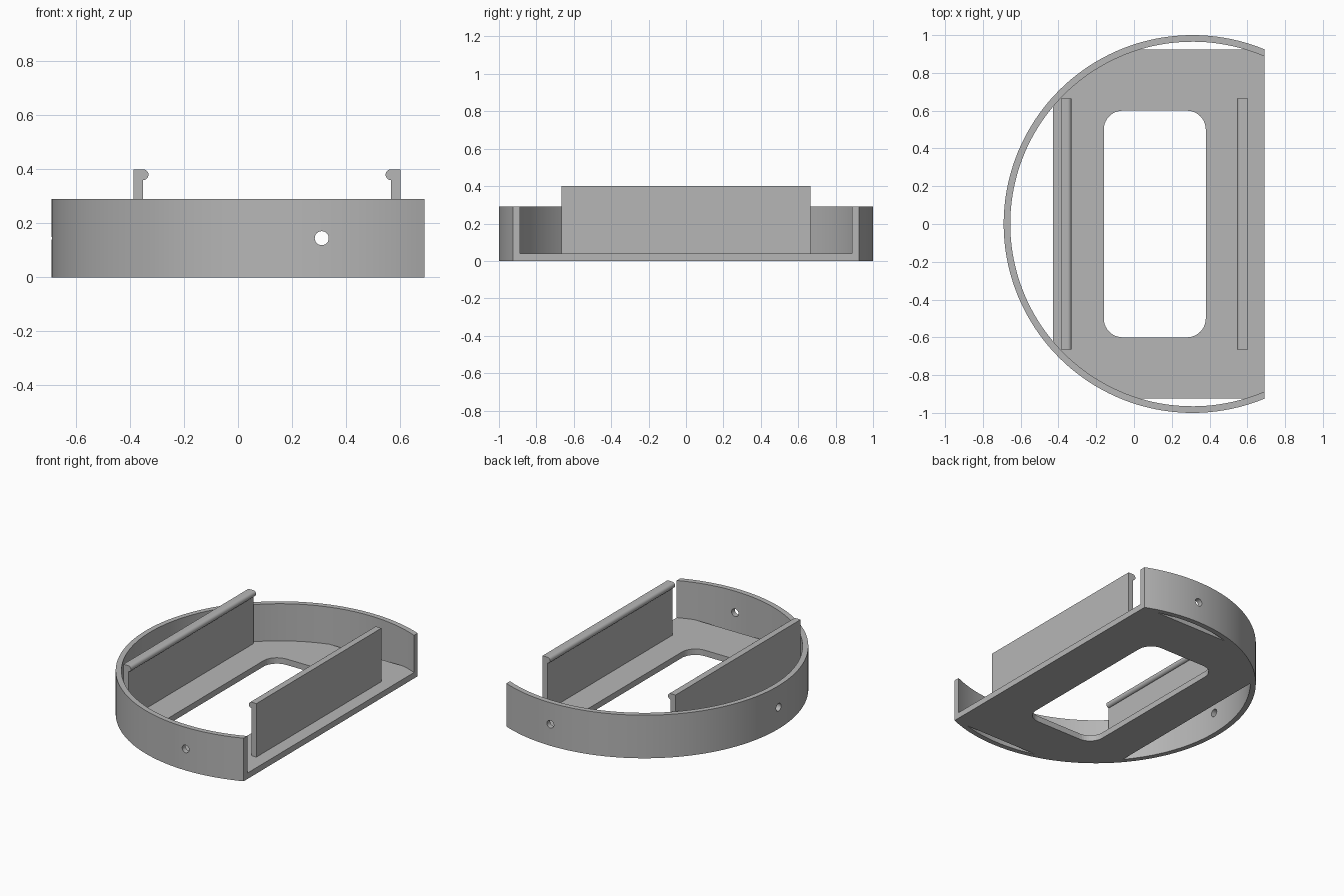
import bpy
import bmesh
import math
from mathutils import Matrix, Vector

if "Cube" in bpy.data.objects:
    bpy.data.objects.remove(bpy.data.objects["Cube"], do_unlink=True)

CX = 0.31            # centre of the round rim
CUT_X = 0.69         # flat open side
RIM_H, FLOOR_H = 0.29, 0.04

grey = bpy.data.materials.new("plain grey")
grey.use_nodes = True
GREY = (0.47, 0.47, 0.47, 1)
grey.diffuse_color = GREY
grey.node_tree.nodes["Principled BSDF"].inputs["Base Color"].default_value = GREY


def prism(name, points, depth, matrix=None):
    """Extrude a flat outline along its local z."""
    bm = bmesh.new()
    face = bm.faces.new([bm.verts.new((x, y, 0)) for x, y in points])
    top = bmesh.ops.extrude_face_region(bm, geom=[face])["geom"]
    moved = [v for v in top if isinstance(v, bmesh.types.BMVert)]
    bmesh.ops.translate(bm, verts=moved, vec=(0, 0, depth))
    if matrix:
        bm.transform(matrix)
    bmesh.ops.recalc_face_normals(bm, faces=bm.faces)
    mesh = bpy.data.meshes.new(name)
    bm.to_mesh(mesh)
    bm.free()
    mesh.materials.append(grey)
    obj = bpy.data.objects.new(name, mesh)
    bpy.context.collection.objects.link(obj)
    return obj


def select_only(obj):
    bpy.ops.object.select_all(action="DESELECT")
    obj.select_set(True)
    bpy.context.view_layer.objects.active = obj


def cut(obj, cutter):
    mod = obj.modifiers.new("cut", "BOOLEAN")
    mod.operation = "DIFFERENCE"
    mod.solver = "EXACT"
    mod.object = cutter
    select_only(obj)
    bpy.ops.object.modifier_apply(modifier=mod.name)
    bpy.data.objects.remove(cutter, do_unlink=True)


def arc(cx, cy, r, start, end, steps):
    return [(cx + r * math.cos(start + (end - start) * i / steps),
             cy + r * math.sin(start + (end - start) * i / steps))
            for i in range(steps + 1)]


def open_circle(r, steps=120):
    """Circle outline that stops at the flat side."""
    a = math.acos((CUT_X - CX) / r)
    return arc(CX, 0, r, a, 2 * math.pi - a, steps)


# Round rim, open on one side
rim = prism("rim", open_circle(1) + open_circle(0.965)[::-1], RIM_H)

# Three screw holes through the rim
for angle in (90, 180, 270):
    a = math.radians(angle)
    out = Vector((math.cos(a), math.sin(a), 0))
    place = (Matrix.Translation(Vector((CX, 0, RIM_H / 2)) + out * 0.9)
             @ out.to_track_quat("Z", "Y").to_matrix().to_4x4())
    cut(rim, prism("hole_cutter", arc(0, 0, 0.026, 0, math.tau, 24)[:-1], 0.2, place))
select_only(rim)
bpy.ops.object.shade_smooth_by_angle(angle=math.radians(30))

# Floor: rectangle trimmed to the rim, with a rounded window
outline = []
for x, y in open_circle(0.98, 240):
    p = (max(x, -0.43), max(-0.925, min(0.925, y)))
    if p not in outline:
        outline.append(p)
base = prism("floor", outline, FLOOR_H)
window = []
for i, (sx, sy) in enumerate(((1, 1), (-1, 1), (-1, -1), (1, -1))):
    window += arc(0.11 + sx * 0.17, sy * 0.5, 0.1,
                  i * math.pi / 2, (i + 1) * math.pi / 2, 10)
cut(base, prism("window_cutter", window, 0.2, Matrix.Translation((0, 0, -0.1))))

# Upright clip walls with a rounded lip facing inwards
WALL_X, LIP_X, LIP_R, TOP = 0.495, 0.459, 0.02, 0.4
for name, side in (("right_clip_wall", -1), ("left_clip_wall", 1)):
    profile = [(WALL_X, 0.02), (WALL_X, TOP)]
    profile += arc(LIP_X, TOP - LIP_R, LIP_R, math.pi / 2, 1.5 * math.pi, 12)
    profile += [(LIP_X, 0.02)]
    profile = [(0.1075 + side * x, z) for x, z in profile]
    stand = Matrix.Translation((0, 0.665, 0)) @ Matrix.Rotation(math.pi / 2, 4, "X")
    wall = prism(name, profile, 1.33, stand)
    select_only(wall)
    bpy.ops.object.shade_smooth_by_angle(angle=math.radians(30))
